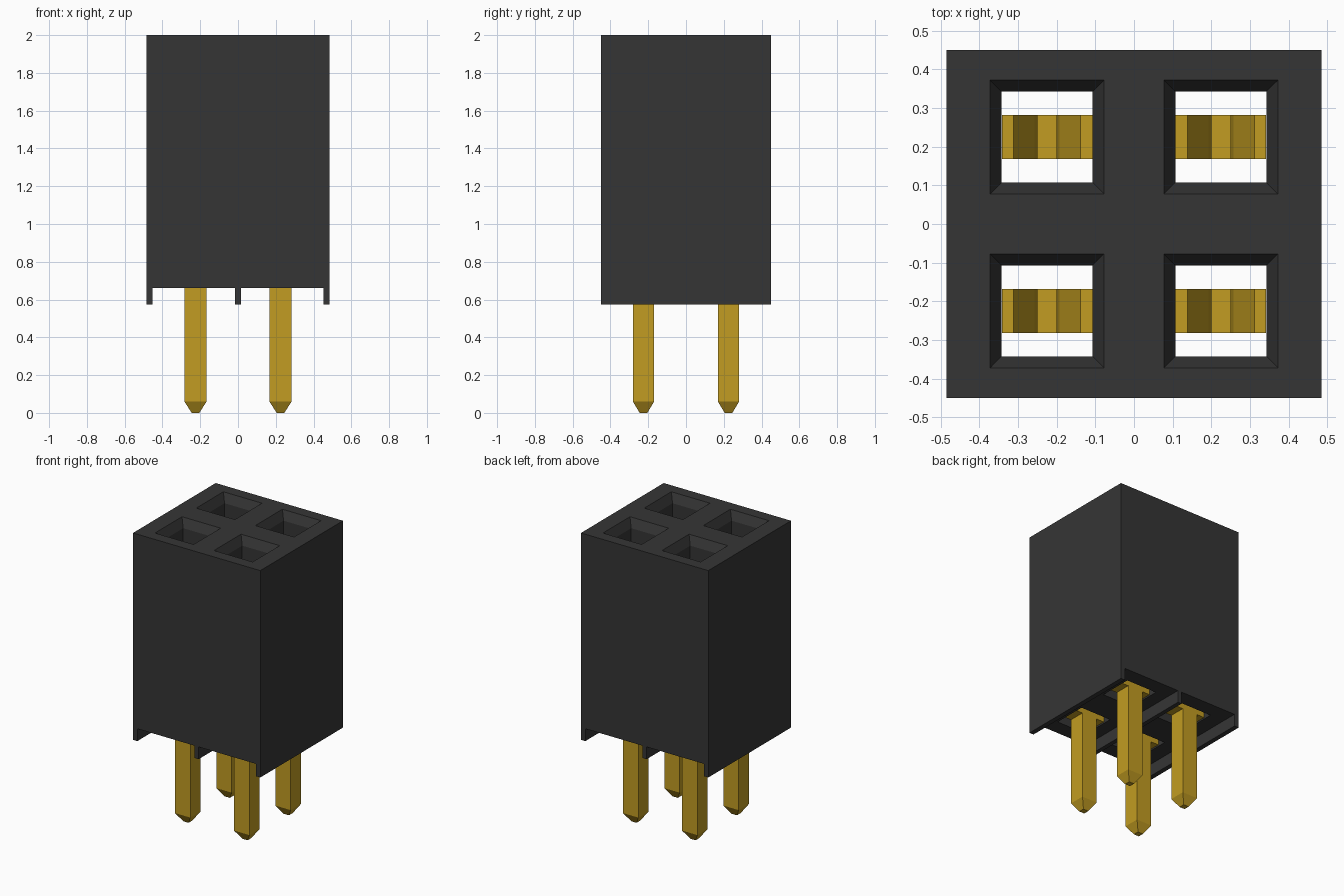
import bpy, bmesh

old = bpy.data.objects.get("Cube")
if old:
    bpy.data.objects.remove(old, do_unlink=True)


def material(name, rgb, rough):
    m = bpy.data.materials.new(name)
    m.use_nodes = True
    m.diffuse_color = (*rgb, 1)
    bsdf = m.node_tree.nodes["Principled BSDF"]
    bsdf.inputs["Base Color"].default_value = (*rgb, 1)
    bsdf.inputs["Roughness"].default_value = rough
    return m


BLACK = material("black plastic", (0.036, 0.036, 0.036), 0.6)
GOLD = material("gold metal", (0.54, 0.335, 0.016), 0.4)
PITCH = 0.225
CENTRES = [(x, y) for x in (-PITCH, PITCH) for y in (-PITCH, PITCH)]


def finish(bm, name, mat):
    bmesh.ops.recalc_face_normals(bm, faces=bm.faces)
    me = bpy.data.meshes.new(name)
    bm.to_mesh(me)
    bm.free()
    me.materials.append(mat)
    ob = bpy.data.objects.new(name, me)
    bpy.context.collection.objects.link(ob)
    return ob


def loft(bm, cx, cy, rings):
    """Closed square column through rings of (half x, half y, z)."""
    loops = [[bm.verts.new((cx + sx * hx, cy + sy * hy, z))
              for sx, sy in ((-1, -1), (1, -1), (1, 1), (-1, 1))]
             for hx, hy, z in rings]
    bm.faces.new(loops[0][::-1])
    bm.faces.new(loops[-1])
    for a, b in zip(loops, loops[1:]):
        for i in range(4):
            j = (i + 1) % 4
            bm.faces.new((a[i], a[j], b[j], b[i]))


def extrude_y(bm, profile, cx, y0, y1):
    """Extrude an x-z outline along y."""
    f = bm.faces.new([bm.verts.new((cx + x, y0, z)) for x, z in profile])
    new = bmesh.ops.extrude_face_region(bm, geom=[f])["geom"]
    verts = [v for v in new if isinstance(v, bmesh.types.BMVert)]
    bmesh.ops.translate(bm, verts=verts, vec=(0, y1 - y0, 0))


# Housing: block with three standoff ribs below
LOW, FLOOR = 0.575, 0.66
outline = [(-0.485, 2), (-0.485, LOW), (-0.452, LOW), (-0.452, FLOOR),
           (-0.015, FLOOR), (-0.015, LOW), (0.015, LOW), (0.015, FLOOR),
           (0.452, FLOOR), (0.452, LOW), (0.485, LOW), (0.485, 2)]
bm = bmesh.new()
extrude_y(bm, outline, 0, -0.45, 0.45)
housing = finish(bm, "housing", BLACK)

# Square through holes with chamfered mouths
bm = bmesh.new()
for cx, cy in CENTRES:
    loft(bm, cx, cy, [(0.1175, 0.1175, 0.5), (0.1175, 0.1175, 1.94),
                      (0.157, 0.157, 2.02)])
cutter = finish(bm, "hole_cutter", BLACK)
cutter.hide_render = True
mod = housing.modifiers.new("holes", "BOOLEAN")
mod.operation = "DIFFERENCE"
mod.solver = "EXACT"
mod.object = cutter
bpy.context.view_layer.objects.active = housing
bpy.ops.object.modifier_apply(modifier=mod.name)
bpy.data.objects.remove(cutter, do_unlink=True)

# Fork contact: right half of the outline, from inside base to underside
half = [(0.087, 0.78), (0.087, 1.15), (0.032, 1.44), (0.025, 1.5),
        (0.032, 1.56), (0.087, 1.7), (0.117, 1.7), (0.064, 1.56),
        (0.057, 1.5), (0.064, 1.44), (0.117, 1.15), (0.117, 0.67)]
fork = half + [(-x, z) for x, z in reversed(half)]

for i, (cx, cy) in enumerate(CENTRES, 1):
    bm = bmesh.new()
    extrude_y(bm, fork, cx, cy - 0.0565, cy + 0.0565)
    finish(bm, f"fork_contact_{i}", GOLD)
    # Solder pin with tapered tip
    bm = bmesh.new()
    loft(bm, cx, cy, [(0.02, 0.02, 0), (0.0585, 0.0565, 0.06),
                      (0.0585, 0.0565, 0.68)])
    finish(bm, f"pin_{i}", GOLD)
